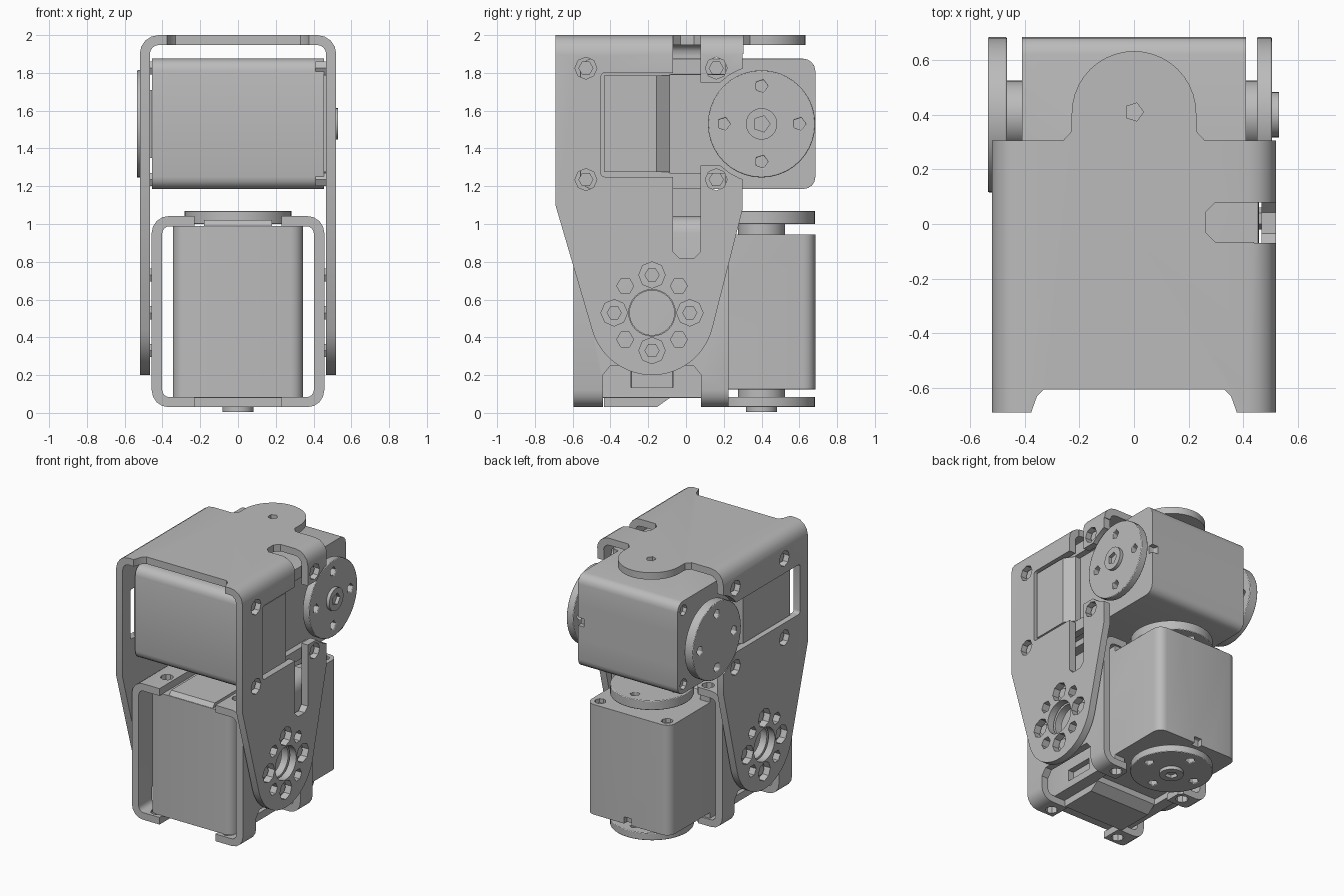
import bpy, bmesh, math
from mathutils import Matrix

cube = bpy.data.objects.get("Cube")
if cube:
    bpy.data.objects.remove(cube, do_unlink=True)

grey = bpy.data.materials.new("satin_grey")
grey.use_nodes = True
COLOR = (0.5, 0.5, 0.5, 1)
grey.diffuse_color = COLOR
grey.node_tree.nodes["Principled BSDF"].inputs["Base Color"].default_value = COLOR


def prism(name, pts, axis, a, b):
    """Extrude a 2D outline along an axis from a to b."""
    place = {"x": lambda p, t: (t, p[0], p[1]),
             "y": lambda p, t: (p[0], t, p[1]),
             "z": lambda p, t: (p[0], p[1], t)}[axis]
    bm = bmesh.new()
    low = [bm.verts.new(place(p, a)) for p in pts]
    high = [bm.verts.new(place(p, b)) for p in pts]
    bm.faces.new(low)
    bm.faces.new(high)
    n = len(pts)
    for i in range(n):
        j = (i + 1) % n
        bm.faces.new((low[i], low[j], high[j], high[i]))
    bmesh.ops.recalc_face_normals(bm, faces=bm.faces)
    mesh = bpy.data.meshes.new(name)
    bm.to_mesh(mesh)
    bm.free()
    mesh.materials.append(grey)
    obj = bpy.data.objects.new(name, mesh)
    bpy.context.collection.objects.link(obj)
    return obj


def arc(cx, cy, r, start, end, n):
    return [(cx + r * math.cos(math.radians(start + (end - start) * i / n)),
             cy + r * math.sin(math.radians(start + (end - start) * i / n))) for i in range(n + 1)]


def disc(name, cx, cy, r, axis, a, b, n=32):
    return prism(name, arc(cx, cy, r, 0, 360, n)[:-1], axis, a, b)


def rounded(x0, x1, y0, y1, r, n=4):
    pts = []
    for cx, cy, s in ((x1 - r, y1 - r, 0), (x0 + r, y1 - r, 90), (x0 + r, y0 + r, 180), (x1 - r, y0 + r, 270)):
        pts += arc(cx, cy, r, s, s + 90, n)
    return pts


def boolean(obj, tool, mode="DIFFERENCE"):
    """Apply one boolean and discard the tool."""
    mod = obj.modifiers.new("cut", "BOOLEAN")
    mod.operation, mod.object, mod.solver = mode, tool, "EXACT"
    dg = bpy.context.evaluated_depsgraph_get()
    mesh = bpy.data.meshes.new_from_object(obj.evaluated_get(dg))
    obj.modifiers.clear()
    obj.data = mesh
    bpy.data.objects.remove(tool, do_unlink=True)


def bevel(obj, width, segments=3):
    mod = obj.modifiers.new("soft_edges", "BEVEL")
    mod.width, mod.segments, mod.limit_method = width, segments, "ANGLE"
    mod.angle_limit = math.radians(50)


AXIS_Y = 0.4
PIVOT = (-0.18, 0.53)


def motor(prefix, matrix):
    """Servo with its shaft along local x and its idler cap on +x."""
    body = prism(prefix + "_body", rounded(-0.56, 0.685, -0.345, 0.345, 0.065), "x", -0.455, 0.455)
    for s in (-1, 1):
        a, b = sorted((s * 0.41, s * 0.6))
        # lower rear face, horn pocket and side connector socket
        boolean(body, prism("rear_step", [(0.21, -1), (1, -1), (1, 1), (0.21, 1)], "x", a, b))
        boolean(body, disc("horn_pocket", AXIS_Y, 0, 0.31, "x", a, b))
        boolean(body, prism("centre_step", rounded(-0.1, 0.3, -0.26, 0.26, 0.02), "x", a, b))
        z0, z1 = sorted((s * 0.3, s * 0.4))
        boolean(body, prism("socket", [(-0.29, z0), (-0.07, z0), (-0.07, z1), (-0.29, z1)], "x", 0.315, 0.4))
        boolean(body, disc("case_screw_hole", 0.615, s * 0.275, 0.04, "x", -0.5, -0.38, 8))
    boolean(body, prism("rear_notch", rounded(0.36, 0.5, 0.65, 0.8, 0.01), "z", -0.03, 0.03))
    bevel(body, 0.02)
    # raised housings with sloped ends
    idler_side = prism(prefix + "_idler_housing", [(0.4, -0.435), (0.505, -0.435), (0.505, -0.155),
                                                   (0.455, -0.085), (0.4, -0.085)], "z", -0.255, 0.255)
    output_side = prism(prefix + "_output_housing", [(-0.4, -0.555), (-0.455, -0.555), (-0.485, -0.53),
                                                     (-0.485, 0.02), (-0.4, 0.09)], "z", -0.18, 0.18)
    parts = [body, idler_side, output_side]
    # output horn and idler horn with screw holes
    for label, a, b in (("output", -0.535, -0.465), ("idler", 0.45, 0.505)):
        horn = disc(f"{prefix}_{label}_horn", AXIS_Y, 0, 0.284, "x", a, b, 40)
        for k in range(4):
            t = k * math.pi / 2
            boolean(horn, disc("hole", AXIS_Y + 0.2 * math.cos(t), 0.2 * math.sin(t), 0.035, "x", a - 0.1, b + 0.1, 5))
        bevel(horn, 0.008, 2)
        parts.append(horn)
        neck = sorted((math.copysign(0.4, a), a + 0.02 if a > 0 else b - 0.02))
        parts.append(disc(f"{prefix}_{label}_neck", AXIS_Y, 0, 0.125, "x", *neck))
    cap = disc(prefix + "_idler_cap", AXIS_Y, 0, 0.083, "x", 0.49, 0.53)
    boolean(cap, disc("recess", AXIS_Y, 0, 0.045, "x", 0.505, 0.6, 5))
    parts.append(cap)
    for p in parts:
        p.data.transform(matrix)


motor("upper_motor", Matrix.Translation((0, 0, 1.53)))
motor("lower_motor", Matrix.Translation((0, 0, 0.535)) @ Matrix.Rotation(math.pi / 2, 4, "Y"))

# Outer bracket: folded sheet trimmed by its top and side outlines
bracket = prism("outer_bracket", rounded(-0.52, 0.52, -0.5, 2.0, 0.1), "y", -0.69, 0.64)
boolean(bracket, prism("inside", rounded(-0.467, 0.467, -1, 1.948, 0.05), "y", -1, 1))
half = [(0.6, -0.7), (0.6, 0.305), (0.26, 0.305), (0.228, 0.34)]
mirror = [(-x, y) for x, y in reversed(half)]
boolean(bracket, prism("top_outline", half + arc(0, 0.405, 0.228, 0, 180, 20) + mirror, "z", -1, 3), "INTERSECT")
notch = [(0.33, -0.605), (0.355, -0.63), (0.38, -0.7), (0.38, -0.8)]
boolean(bracket, prism("front_notch", notch + [(-x, y) for x, y in reversed(notch)], "z", 1.8, 2.1))
side = [(-0.7, 2.1), (-0.7, 1.13)] + arc(*PIVOT, 0.33, 196, 347, 24) + [
    (0.3, 1.08), (0.3, 1.9), (0.7, 1.9), (0.7, 2.1)]
boolean(bracket, prism("side_outline", side, "x", -1, 1), "INTERSECT")
# motor windows, horn clearance and cable slot
boolean(bracket, prism("idler_window", rounded(-0.45, 0.06, 1.25, 1.8, 0.02), "x", 0, 1))
boolean(bracket, prism("idler_throat", rounded(0.0, 0.25, 1.31, 1.75, 0.03), "x", 0, 1))
boolean(bracket, prism("output_window", rounded(-0.6, 0.25, 1.345, 1.715, 0.02), "x", -1, 0))
boolean(bracket, disc("horn_clearance", AXIS_Y, 1.53, 0.31, "x", -1, 1))
boolean(bracket, prism("side_slot", rounded(-0.07, 0.078, 0.82, 2.5, 0.035, 1), "x", 0.44, 1))
boolean(bracket, prism("top_slot", rounded(0.262, 0.8, -0.065, 0.078, 0.035, 1), "z", 1.9, 2.5))
boolean(bracket, disc("tongue_hole", 0, 0.41, 0.035, "z", 1.8, 2.2, 5))

# Screws in their holes on each side plate
ring = [(PIVOT[0] + 0.2 * math.cos(k * math.pi / 2), PIVOT[1] + 0.2 * math.sin(k * math.pi / 2)) for k in range(4)]
for s, front_y in ((1, -0.53), (-1, -0.415)):
    spots = [(y, z, 0.058) for y in (front_y, 0.16) for z in (1.235, 1.825)] + [(y, z, 0.07) for y, z in ring]
    for y, z, r in spots:
        boolean(bracket, disc("hole", y, z, r, "x", *sorted((s * 0.3, s)), 8))
        disc("screw", y, z, 0.04, "x", *sorted((s * 0.41, s * 0.49)), 6)
for sy in (-1, 1):
    for sz in (-1, 1):
        boolean(bracket, disc("hole", PIVOT[0] + sy * 0.142, PIVOT[1] + sz * 0.142, 0.045, "x", -1, 1, 6))
boolean(bracket, disc("pivot_hole", *PIVOT, 0.123, "x", -1, 1))

# Inner bracket: folded frame around the lower motor
frame = prism("inner_bracket", rounded(-0.457, 0.457, 0.03, 1.042, 0.09), "y", -0.595, 0.225)
boolean(frame, prism("inside", rounded(-0.402, 0.402, 0.083, 0.988, 0.04), "y", -1, 1))
boolean(frame, prism("middle_gap", rounded(-0.23, 0.23, -0.8, 0.8, 0.02), "z", -1, 2))
boolean(frame, disc("horn_clearance", 0, AXIS_Y, 0.31, "z", -1, 2))
boolean(frame, prism("lower_window", [(-0.44, -0.1), (0.08, -0.1), (0.08, 0.2), (0.04, 0.25),
                                      (-0.4, 0.25), (-0.44, 0.2)], "x", -1, 1))
boolean(frame, disc("pivot_hole", *PIVOT, 0.118, "x", -1, 1))
for x in (-0.295, 0.295):
    for z0, z1, front_y in ((-1, 0.5, -0.53), (0.5, 2, -0.415)):
        for y in (front_y, 0.16):
            boolean(frame, disc("hole", x, y, 0.045, "z", z0, z1, 8))

# Smooth round parts, keep creases sharp
bpy.ops.object.select_all(action="DESELECT")
for obj in bpy.context.scene.objects:
    if obj.type == "MESH":
        obj.select_set(True)
        bpy.context.view_layer.objects.active = obj
bpy.ops.object.shade_smooth_by_angle(angle=math.radians(35))
